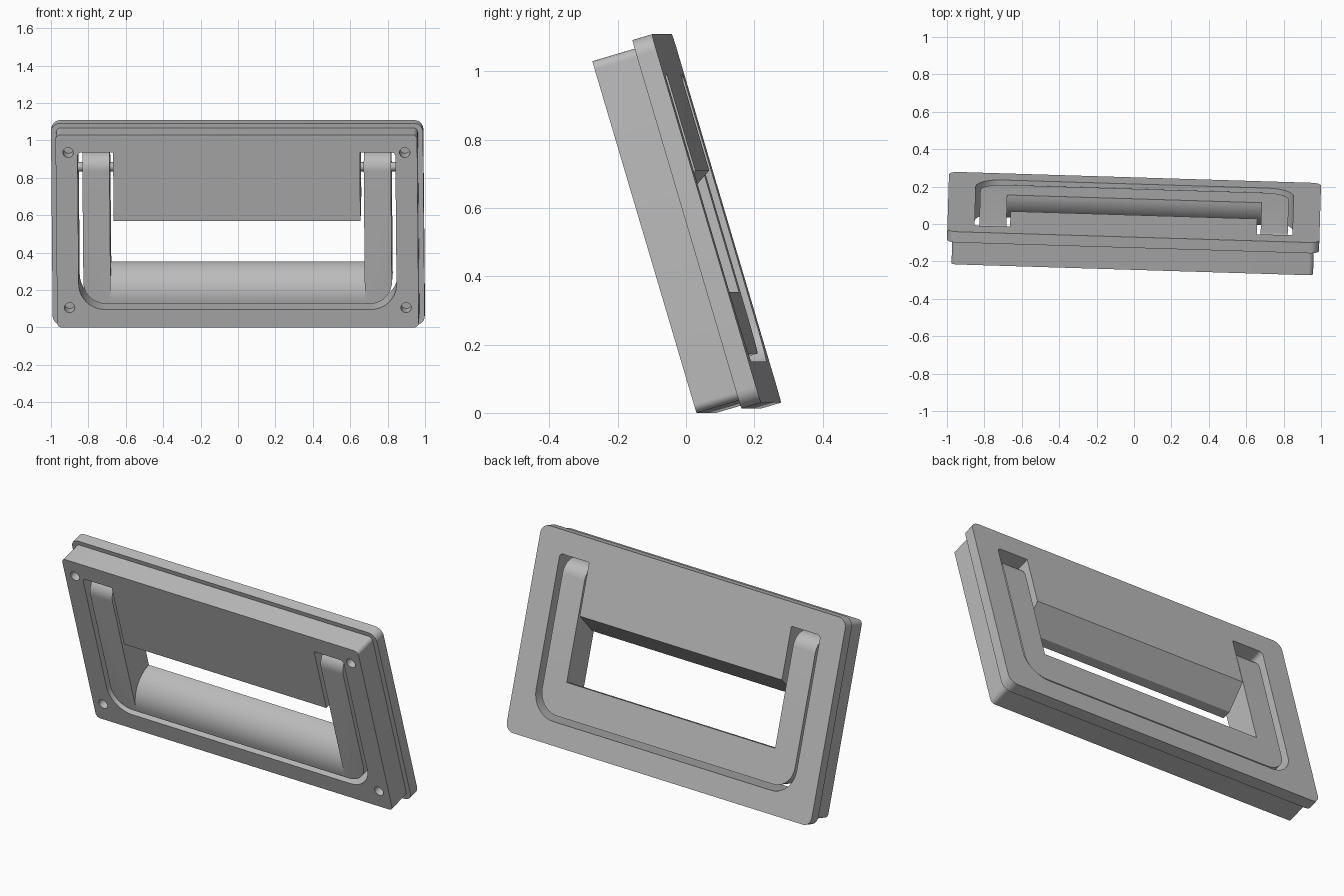
import bpy, bmesh
from math import sin, cos, pi, radians
from mathutils import Matrix

cube = bpy.data.objects.get("Cube")
if cube:
    bpy.data.objects.remove(cube, do_unlink=True)

grey = bpy.data.materials.new("plain_grey")
grey.use_nodes = True
grey.diffuse_color = (0.5, 0.5, 0.5, 1)
grey.node_tree.nodes["Principled BSDF"].inputs["Base Color"].default_value = (0.5, 0.5, 0.5, 1)

# The latch is modelled upright (x across, y depth, z height), then leaned back
LEAN = (Matrix.Translation((0, 0.06, 0)) @ Matrix.Rotation(radians(-1.75), 4, "Z")
        @ Matrix.Rotation(radians(16.5), 4, "X"))


def solid(name, outline, offset):
    """Extrude a 3D outline by an offset vector."""
    bm = bmesh.new()
    face = bm.faces.new([bm.verts.new(p) for p in outline])
    moved = bmesh.ops.extrude_face_region(bm, geom=[face])["geom"]
    bmesh.ops.translate(bm, vec=offset, verts=[g for g in moved if isinstance(g, bmesh.types.BMVert)])
    bmesh.ops.recalc_face_normals(bm, faces=bm.faces)
    mesh = bpy.data.meshes.new(name)
    bm.to_mesh(mesh)
    bm.free()
    mesh.materials.append(grey)
    obj = bpy.data.objects.new(name, mesh)
    bpy.context.collection.objects.link(obj)
    return obj


def arc(cx, cz, r, start, end, n=10):
    return [(cx + r * cos(start + (end - start) * i / n),
             cz + r * sin(start + (end - start) * i / n)) for i in range(n + 1)]


def slab(name, half, z0, z1, y0, y1, r_low, r_top):
    """Rounded rectangle facing the front, y0 to y1 deep."""
    pts = (arc(half - r_low, z0 + r_low, r_low, -pi / 2, 0)
           + arc(half - r_top, z1 - r_top, r_top, 0, pi / 2)
           + arc(r_top - half, z1 - r_top, r_top, pi / 2, pi)
           + arc(r_low - half, z0 + r_low, r_low, pi, 1.5 * pi))
    return solid(name, [(x, y0, z) for x, z in pts], (0, y1 - y0, 0))


def bar(name, profile, x0, x1):
    """Side profile of (y, z) points swept across x."""
    return solid(name, [(x0, y, z) for y, z in profile], (x1 - x0, 0, 0))


def combine(target, tool, operation):
    mod = target.modifiers.new("cut", "BOOLEAN")
    mod.operation = operation
    mod.solver = "EXACT"
    mod.object = tool
    bpy.context.view_layer.objects.active = target
    bpy.ops.object.modifier_apply(modifier=mod.name)
    bpy.data.objects.remove(tool, do_unlink=True)


def finish(obj):
    obj.matrix_world = LEAN
    bpy.ops.object.select_all(action="DESELECT")
    obj.select_set(True)
    bpy.context.view_layer.objects.active = obj
    bpy.ops.object.shade_smooth_by_angle(angle=radians(30))


# Frame plate with a wider back flange
frame = slab("frame_plate", 0.967, 0, 1.074, 0, 0.15, 0.025, 0.025)
combine(frame, slab("flange", 0.995, -0.025, 1.1, 0.13, 0.19, 0.05, 0.05), "UNION")

# Opening, leaving a central tongue with a sloped lower edge
opening = slab("opening", 0.85, 0.1, 0.975, -0.1, 0.3, 0.14, 0.02)
tongue = [(-0.2, 0.594), (0.05, 0.594), (0.19, 0.684), (0.4, 0.684), (0.4, 1.2), (-0.2, 1.2)]
combine(opening, bar("tongue", tongue, -0.66, 0.66), "DIFFERENCE")
combine(frame, opening, "DIFFERENCE")

# Screw holes in the front corners
for x in (-0.9, 0.9):
    for z in (0.11, 0.975):
        ring = arc(x, z, 0.028, 0, 2 * pi, 20)[:-1]
        hole = solid("screw_hole", [(px, -0.05, pz) for px, pz in ring], (0, 0.13, 0))
        combine(frame, hole, "DIFFERENCE")
finish(frame)

# U-shaped handle: rounded lower corners, round leg tops, round grip
FRONT, BACK, PIVOT = 0.004, 0.172, 0.87
radius = (BACK - FRONT) / 2
middle = (BACK + FRONT) / 2
handle = slab("handle", 0.825, 0.13, 1.0, -0.05, 0.25, 0.12, 0.01)
side = [(FRONT, 0.05), (BACK, 0.05)] + arc(middle, PIVOT, radius, 0, pi, 16)
combine(handle, bar("leg_side", side, -1, 1), "INTERSECT")
grip_radius = BACK - FRONT
gap = arc(BACK, 0.15, grip_radius, pi / 2, pi, 16)
gap = [(0.3, 0.15 + grip_radius)] + gap + [(-0.1, 0.15), (-0.1, 1.2), (0.3, 1.2)]
combine(handle, bar("grip_space", gap, -0.68, 0.68), "DIFFERENCE")
finish(handle)

# Hinge pins through the tops of the legs
for label, s in (("left", 1), ("right", -1)):
    pin = bar(label + "_hinge_pin", arc(middle, PIVOT, 0.025, 0, 2 * pi, 20)[:-1], s * 0.65, s * 0.86)
    finish(pin)
